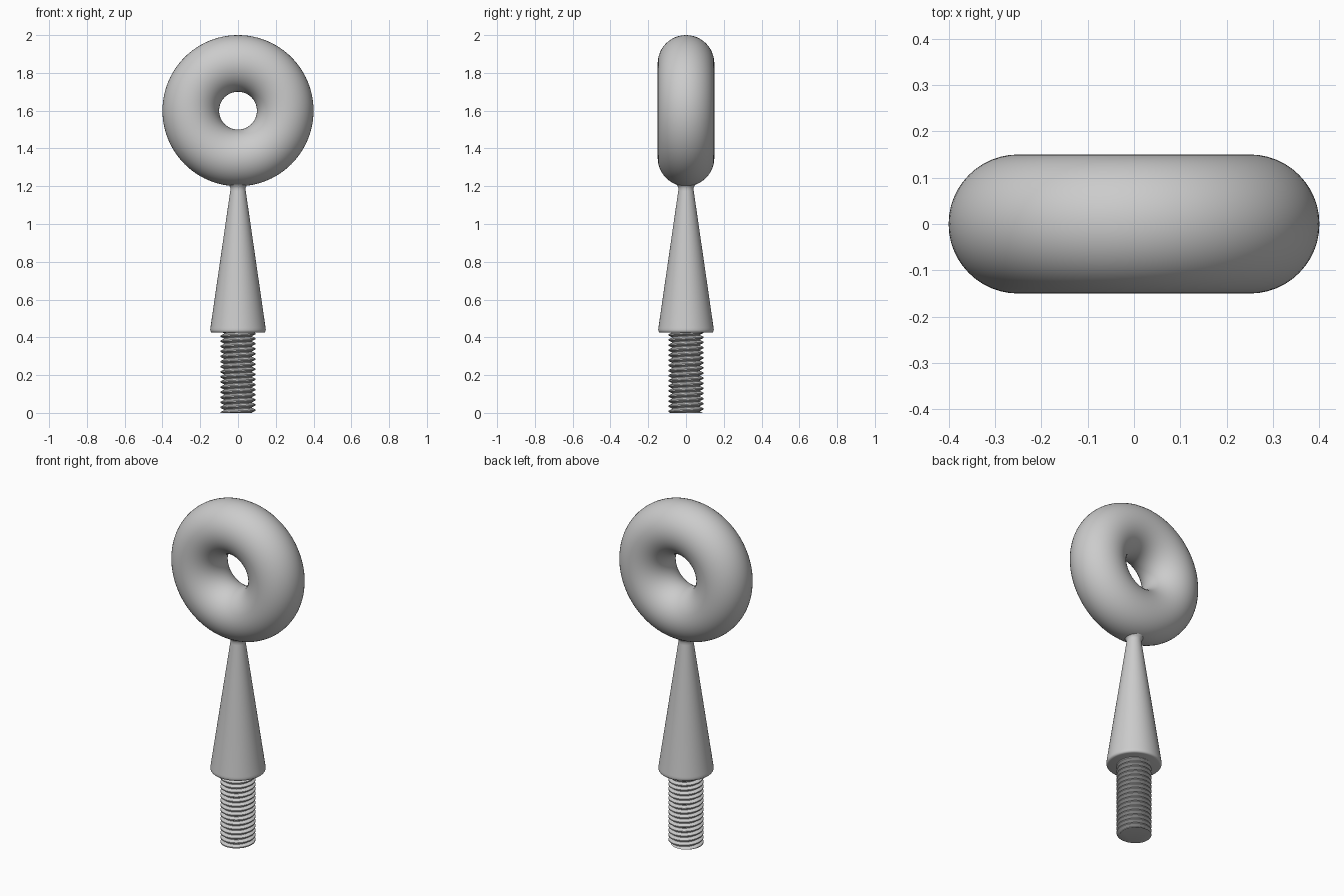
import bpy, bmesh, math

cube = bpy.data.objects.get("Cube")
if cube:
    bpy.data.objects.remove(cube, do_unlink=True)

# One plain grey for the whole piece
grey = bpy.data.materials.new("plain grey")
grey.use_nodes = True
colour = (0.6, 0.6, 0.6, 1)
grey.diffuse_color = colour
grey.node_tree.nodes["Principled BSDF"].inputs["Base Color"].default_value = colour


def finish(obj, name, angle=40):
    obj.name = name
    obj.data.name = name
    obj.data.materials.append(grey)
    bpy.ops.object.select_all(action='DESELECT')
    obj.select_set(True)
    bpy.context.view_layer.objects.active = obj
    bpy.ops.object.shade_smooth_by_angle(angle=math.radians(angle))


def object_from(bm, name, angle=40):
    bmesh.ops.recalc_face_normals(bm, faces=bm.faces)
    mesh = bpy.data.meshes.new(name)
    bm.to_mesh(mesh)
    bm.free()
    obj = bpy.data.objects.new(name, mesh)
    bpy.context.collection.objects.link(obj)
    finish(obj, name, angle)


def lathe(name, profile, sides=64):
    bm = bmesh.new()
    rings = [[bm.verts.new((r * math.cos(math.tau * i / sides),
                            r * math.sin(math.tau * i / sides), z))
              for i in range(sides)] for r, z in profile]
    for a, b in zip(rings, rings[1:]):
        for i in range(sides):
            j = (i + 1) % sides
            bm.faces.new((a[i], a[j], b[j], b[i]))
    bm.faces.new(rings[0])
    bm.faces.new(rings[-1])
    object_from(bm, name)


def threaded_rod(name, height, root, crest, pitch, sides=48):
    # Sweep one tooth along a helix, then trim both ends flat
    tooth = [(root, 0), (root, 0.12), (crest, 0.45), (crest, 0.67)]
    steps = sides * (math.ceil(height / pitch) + 3)
    bm = bmesh.new()
    rows = []
    for s in range(steps):
        a = math.tau * s / sides
        rows.append([bm.verts.new((r * math.cos(a), r * math.sin(a),
                                   pitch * (s / sides + t - 2)))
                     for r, t in tooth])
    for s in range(steps - 1):
        a, b = rows[s], rows[s + 1]
        for k in range(len(tooth) - 1):
            bm.faces.new((a[k], b[k], b[k + 1], a[k + 1]))
        if s + 1 + sides < steps:
            c, d = rows[s + sides], rows[s + sides + 1]
            bm.faces.new((a[-1], b[-1], d[0], c[0]))
    for z, up in ((0, -1), (height, 1)):
        cut = bmesh.ops.bisect_plane(
            bm, geom=bm.verts[:] + bm.edges[:] + bm.faces[:],
            plane_co=(0, 0, z), plane_no=(0, 0, up), clear_outer=True)
        edges = [e for e in cut["geom_cut"] if isinstance(e, bmesh.types.BMEdge)]
        bmesh.ops.contextual_create(bm, geom=edges)
    object_from(bm, name, 30)


# Threaded stud at the foot
threaded_rod("threaded_stud", height=0.435, root=0.075, crest=0.093, pitch=0.027)

# Tapered shank with a rounded lower rim and a slight flare under the ring
lathe("tapered_shank", [(0.136, 0.425), (0.142, 0.427), (0.146, 0.432),
                        (0.147, 0.44), (0.146, 0.45), (0.041, 1.175),
                        (0.04, 1.19), (0.044, 1.2), (0.054, 1.212)])

# Round ring standing upright
bpy.ops.mesh.primitive_torus_add(major_radius=0.25, minor_radius=0.15,
                                 major_segments=96, minor_segments=48,
                                 location=(0, 0, 1.6),
                                 rotation=(math.pi / 2, 0, 0))
finish(bpy.context.object, "ring", 60)
